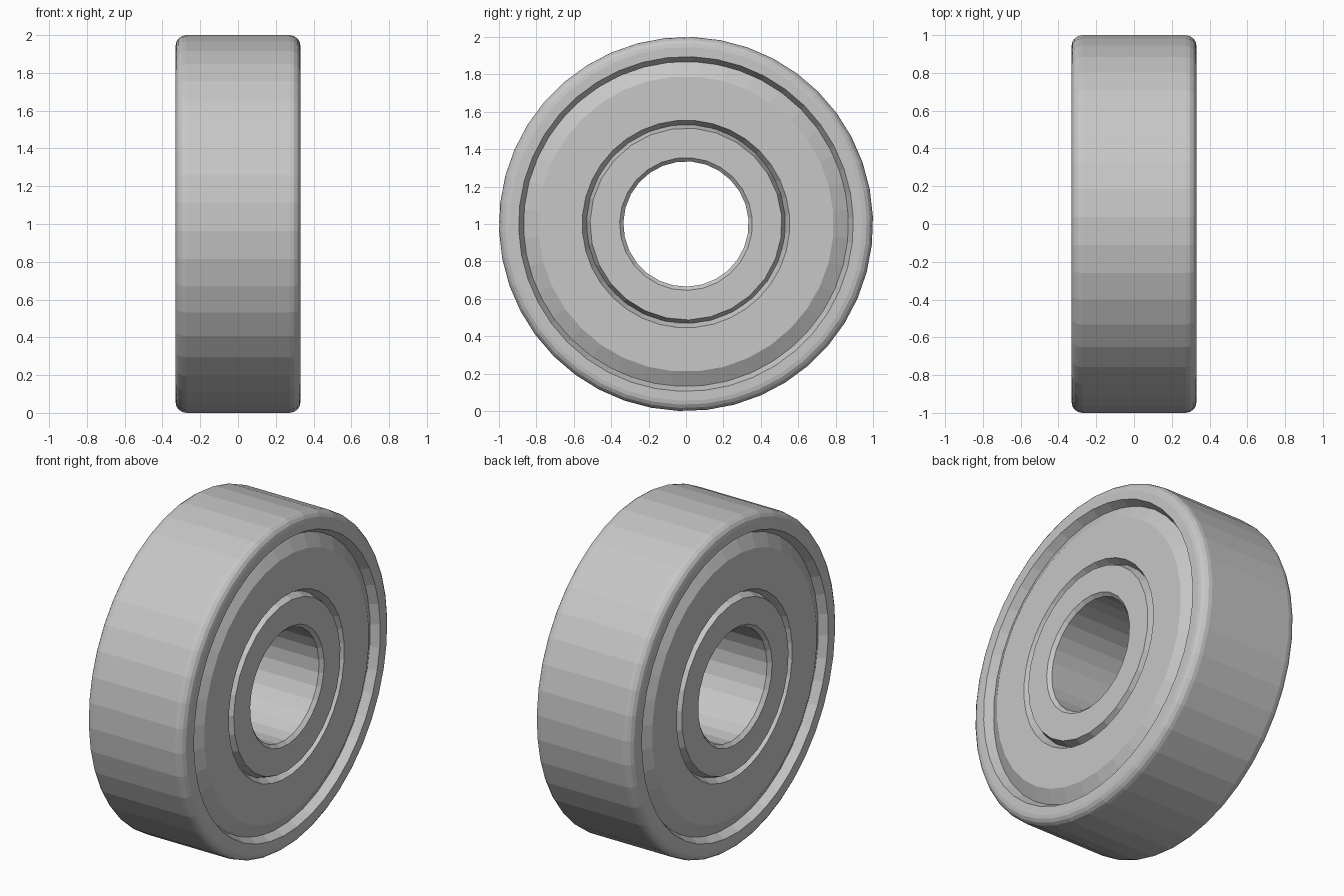
import bpy, bmesh
from math import cos, sin, pi

default = bpy.data.objects.get("Cube")
if default:
    bpy.data.objects.remove(default, do_unlink=True)

# One plain steel colour
steel = bpy.data.materials.new("light_steel")
steel.use_nodes = True
colour = (0.57, 0.57, 0.57, 1)
steel.diffuse_color = colour
steel.node_tree.nodes["Principled BSDF"].inputs["Base Color"].default_value = colour


def revolve(name, profile, sides):
    """Turn a closed (x, radius) profile about the axle into a solid ring."""
    bm = bmesh.new()
    loops = []
    for i in range(sides):
        a = pi / 4 + 2 * pi * i / sides
        loops.append([bm.verts.new((x, r * cos(a), 1 + r * sin(a))) for x, r in profile])
    n = len(profile)
    for i in range(sides):
        here, there = loops[i], loops[(i + 1) % sides]
        for j in range(n):
            k = (j + 1) % n
            bm.faces.new((here[j], here[k], there[k], there[j]))
    bmesh.ops.recalc_face_normals(bm, faces=bm.faces)
    mesh = bpy.data.meshes.new(name)
    bm.to_mesh(mesh)
    bm.free()
    mesh.materials.append(steel)
    obj = bpy.data.objects.new(name, mesh)
    bpy.context.collection.objects.link(obj)
    return obj


def both_sides(half):
    """Complete a half profile by reflecting it across the middle plane."""
    return half + [(-x, r) for x, r in reversed(half)]


# Outer ring: rounded rim, flat lip and sloped inner edge
half_width, fillet = 0.33, 0.055
rim = [(half_width - fillet + fillet * cos(t), 1 - fillet + fillet * sin(t))
       for t in (pi / 2 * i / 4 for i in range(4, -1, -1))]
revolve("outer_ring", both_sides(rim + [(0.33, 0.895), (0.28, 0.868)]), 42)

# Inner ring: chamfered bore and sloped shoulder
revolve("inner_ring", both_sides([(0.31, 0.335), (0.33, 0.355),
                                  (0.33, 0.513), (0.28, 0.533)]), 27)

# Dished shields closing the gap on each side
shield = [(0.275, 0.88), (0.326, 0.79), (0.326, 0.555), (0.28, 0.53),
          (0.24, 0.53), (0.24, 0.88)]
for side, sign in (("left", 1), ("right", -1)):
    revolve(side + "_shield", [(sign * x, r) for x, r in shield], 36)
